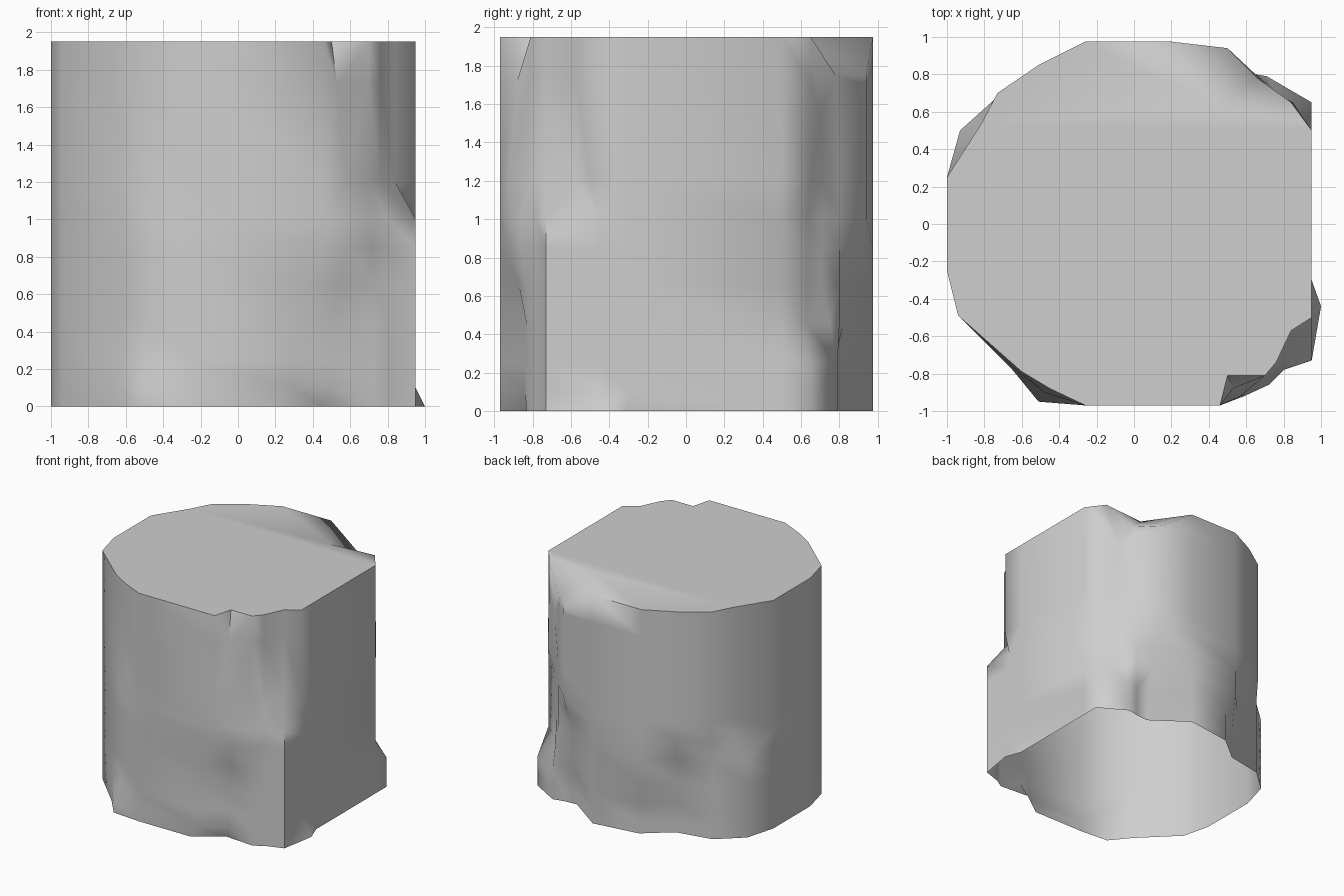
import bpy
import bmesh
from math import radians

default_cube = bpy.data.objects.get("Cube")
if default_cube:
    bpy.data.objects.remove(default_cube, do_unlink=True)

# Single plain grey stone colour
stone = bpy.data.materials.new("stone_grey")
stone.use_nodes = True
stone_colour = (0.62, 0.62, 0.62, 1.0)
stone.diffuse_color = stone_colour
stone.node_tree.nodes["Principled BSDF"].inputs["Base Color"].default_value = stone_colour

# Rough outline of the stump at its top, named corner by corner
outline = {
    "front_start": (-.26, -.97), "front_end": (.46, -.97),
    "front_dent": (.5, -.81), "front_left_corner": (.7, -.81),
    "front_left_edge": (.76, -.74), "front_left_slope": (.84, -.57),
    "left_start": (.95, -.5), "left_middle": (.95, -.3),
    "left_end": (.95, .5), "back_left_ridge": (.84, .65),
    "back_left_crevice": (.75, .7), "back_left_shoulder": (.66, .78),
    "back_left_chip": (.5, .94), "back_start": (.2, .975),
    "back_end": (-.26, .975), "back_right_slope": (-.51, .85),
    "back_right_corner": (-.73, .7), "back_right_groove": (-.82, .53),
    "right_start": (-1, .25), "right_end": (-1, -.25),
    "front_right_slope": (-.94, -.49), "front_right_corner": (-.6, -.79),
    "front_right_groove": (-.45, -.88),
}
top_height = 1.95
# Corners broken off below the rim, and where that break begins on the top
sunk = {"back_left_crevice": 1.55, "back_left_shoulder": 1.75, "back_left_chip": 1.75}
break_start = (.45, .62, top_height)

# Going down, corners shift in and out; each level keeps the changes above it
levels = [
    (1.72, {"front_dent": (.53, -.88)}),
    (1.2, {"front_dent": (.57, -.92), "back_left_ridge": (.85, .65),
           "back_left_crevice": (.73, .71), "back_left_shoulder": (.65, .8)}),
    (1.0, {"front_dent": (.59, -.92), "front_left_corner": (.72, -.86),
           "front_left_edge": (.8, -.78), "front_left_slope": (.95, -.73),
           "left_start": (.95, -.45), "back_left_ridge": (.8, .63),
           "front_right_corner": (-.62, -.79),
           "front_right_groove": (-.48, -.9)}),
    (.85, {"back_left_chip": (.5, .9)}),
    (.65, {"front_end": (.36, -.97), "front_dent": (.54, -.87),
           "front_left_corner": (.72, -.83),
           "back_right_groove": (-.93, .5), "back_right_corner": (-.73, .68),
           "back_right_slope": (-.45, .77), "back_left_chip": (.5, .82)}),
    (.45, {"front_end": (.3, -.97), "front_dent": (.5, -.84),
           "back_left_crevice": (.71, .75)}),
    (.25, {"back_left_ridge": (.95, .65), "back_left_crevice": (.71, .79),
           "back_left_shoulder": (.62, .77), "back_left_chip": (.5, .76),
           "back_end": (-.2, .92), "back_right_slope": (-.42, .74)}),
    (.1, {"front_right_corner": (-.65, -.78),
          "front_right_groove": (-.51, -.95)}),
    (0, {"front_end": (.23, -.97), "front_dent": (.45, -.81),
         "left_start": (1, -.44)}),
]

names = list(outline)
bm = bmesh.new()

# Flat top with the broken corner sloping down beside it
upper = {n: bm.verts.new((*outline[n], sunk.get(n, top_height))) for n in names}
inner = bm.verts.new(break_start)
first = names.index("back_start")
rim = names[first:] + names[:names.index("back_left_crevice")]
bm.faces.new([inner] + [upper[n] for n in rim])
ridge, crevice, shoulder, chip, back = (
    upper[n] for n in ("back_left_ridge", *sunk, "back_start"))
bm.faces.new((ridge, crevice, shoulder))
for a, b in ((ridge, shoulder), (shoulder, chip), (chip, back)):
    bm.faces.new((inner, a, b))

# Wall built ring by ring, open underneath
current = dict(outline)
for height, changes in levels:
    current.update(changes)
    lower = {n: bm.verts.new((*current[n], min(height, sunk.get(n, top_height) - .05)))
             for n in names}
    for a, b in zip(names, names[1:] + names[:1]):
        bm.faces.new((lower[a], lower[b], upper[b], upper[a]))
    upper = lower

bmesh.ops.triangulate(bm, faces=[f for f in bm.faces if len(f.verts) == 4])
mesh = bpy.data.meshes.new("stump_shell")
bm.to_mesh(mesh)
bm.free()
mesh.materials.append(stone)

shell = bpy.data.objects.new("stump_shell", mesh)
bpy.context.collection.objects.link(shell)
bpy.ops.object.select_all(action="DESELECT")
shell.select_set(True)
bpy.context.view_layer.objects.active = shell
bpy.ops.object.shade_smooth_by_angle(angle=radians(66))
